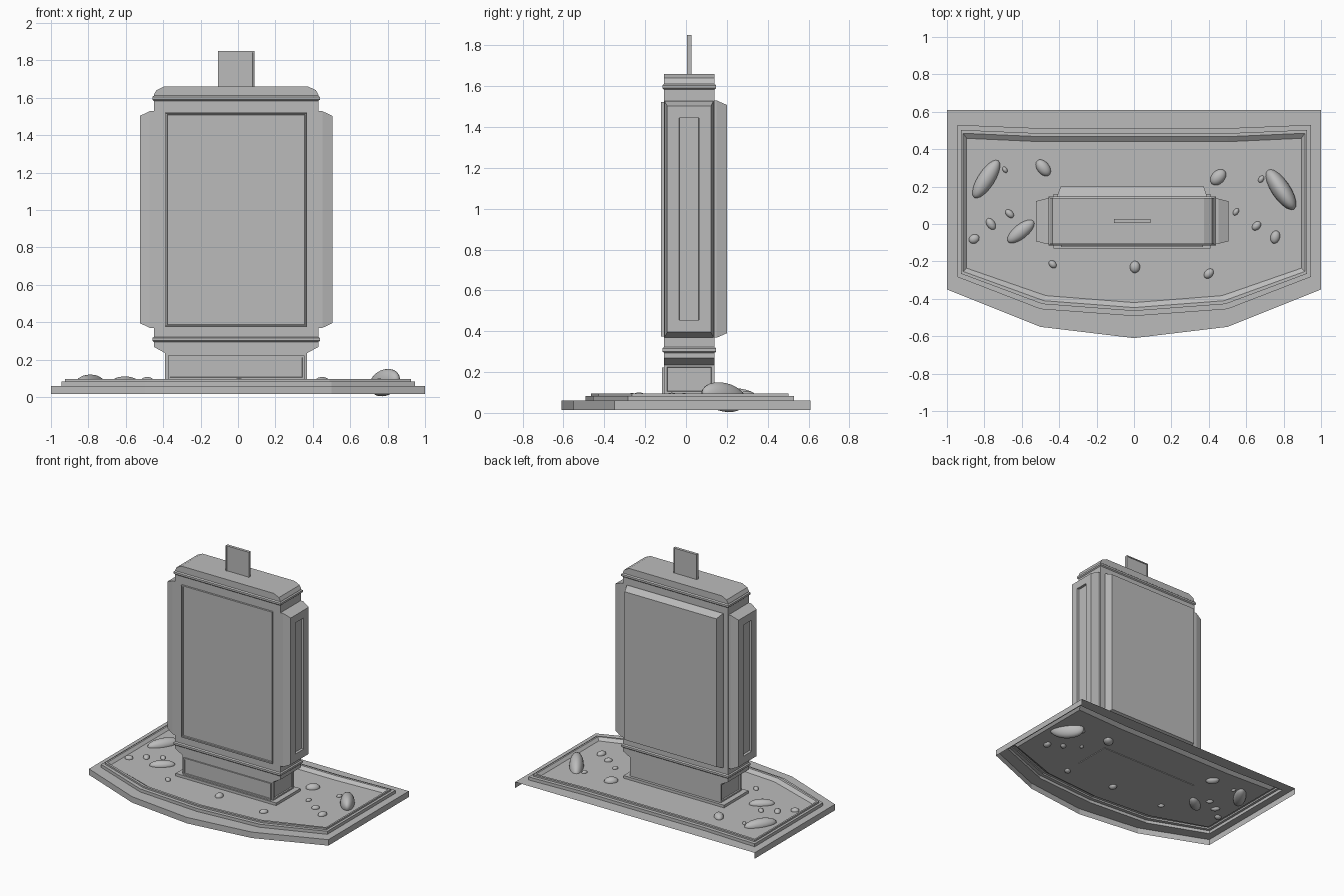
import bpy, bmesh
from mathutils import Vector

cube = bpy.data.objects.get("Cube")
if cube:
    bpy.data.objects.remove(cube, do_unlink=True)

grey = bpy.data.materials.new("light grey")
grey.use_nodes = True
COLOUR = (0.5, 0.5, 0.5, 1)
grey.diffuse_color = COLOUR
grey.node_tree.nodes["Principled BSDF"].inputs["Base Color"].default_value = COLOUR

CX = -0.01           # tower centre line
FRONT, BACK = -0.108, 0.14


def loft(name, rings, recesses=(), cap_start=True):
    """Skin a list of rings; recesses are (direction, [(margin, depth), ...])."""
    bm = bmesh.new()
    loops = [[bm.verts.new(p) for p in ring] for ring in rings]
    n = len(loops[0])
    for a, b in zip(loops, loops[1:]):
        for i in range(n):
            j = (i + 1) % n
            bm.faces.new((a[i], a[j], b[j], b[i]))
    if cap_start:
        bm.faces.new(loops[0])
    bm.faces.new(loops[-1])
    bmesh.ops.recalc_face_normals(bm, faces=bm.faces)
    for direction, steps in recesses:
        d = Vector(direction)
        face = max((f for f in bm.faces if f.normal.dot(d) > 0.99),
                   key=lambda f: f.calc_center_median().dot(d))
        for margin, depth in steps:
            bmesh.ops.inset_individual(bm, faces=[face], thickness=margin, depth=depth)
    mesh = bpy.data.meshes.new(name)
    bm.to_mesh(mesh)
    bm.free()
    mesh.materials.append(grey)
    obj = bpy.data.objects.new(name, mesh)
    bpy.context.collection.objects.link(obj)
    return obj


def rect(axis, at, u, v):
    """Rectangle ring across an axis; u and v are the ranges on the other two."""
    ring = []
    for a, b in ((u[0], v[0]), (u[1], v[0]), (u[1], v[1]), (u[0], v[1])):
        p = [a, b]
        p.insert(axis, at)
        ring.append(p)
    return ring


def span(half):
    return (CX - half, CX + half)


def box(name, x, y, z, recesses=()):
    return loft(name, [rect(2, z[0], x, y), rect(2, z[1], x, y)], recesses)


# Ground slab: a hollow shell, open below and at the back, with a stepped curb
def outline(half, z):
    left = [(-x, y) for x, y in half[-2:0:-1]]
    return [(x, y, z) for x, y in half + left]


def curb(d, z):
    return outline([(0, .513 - d), (.5, .512 - d), (.945 - .7 * d, .53 - d),
                    (.945 - .7 * d, -.283 + .65 * d), (.5 - .4 * d, -.455 + d),
                    (0, -.492 + d)], z)


edge = [(0, .61), (.5, .61), (1, .61), (1, -.35), (.5, -.55), (0, -.61)]
slab = loft("ground_slab",
            [outline(edge, .015), outline(edge, .06), curb(0, .06), curb(0, .083),
             curb(.027, .083), curb(.027, .095), curb(.045, .095), curb(.072, .075)],
            cap_start=False)
bm = bmesh.new()
bm.from_mesh(slab.data)
if max(bm.faces, key=lambda f: f.calc_area()).normal.z < 0:
    bmesh.ops.reverse_faces(bm, faces=bm.faces)
rear = [f for f in bm.faces if all(v.co.y > .6 for v in f.verts)]
bmesh.ops.delete(bm, geom=rear, context='FACES')
bm.to_mesh(slab.data)
bm.free()

# Pedestal
panel = [(.022, 0), (.002, -.01)]
box("pedestal_foot", span(.42), (-.13, .16), (.07, .095))
box("pedestal", span(.38), (FRONT, BACK), (.09, .24),
    [((1, 0, 0), panel), ((-1, 0, 0), panel)])
box("pedestal_front_plate", span(.365), (-.118, -.1), (.095, .222),
    [((0, -1, 0), [(.015, 0), (.002, -.006)])])

# Cabinet: chamfered at the foot, rounded off at the top
side = [(.38, .235), (.44, .268), (.44, 1.615), (.427, 1.64), (.385, 1.66)]
profile = side + [(-x, z) for x, z in reversed(side)]
loft("cabinet", [[(CX + x, y, z) for x, z in profile] for y in (FRONT, BACK)])

# Ridge bands around the cabinet
for name, z in (("lower_band", .308), ("upper_band", 1.597)):
    loft(name, [rect(2, z + dz, span(.44 + g), (FRONT - g, BACK + g))
                for dz, g in ((-.014, 0), (-.007, .008), (.007, .008), (.014, 0))])

# Front display frame with its sunken screen
box("front_display", span(.38), (-.122, -.1), (.375, 1.522),
    [((0, -1, 0), [(.006, 0), (.003, -.004), (.007, 0), (.003, -.007)])])

# Bevelled back panel
loft("back_panel", [rect(1, .13, span(.4), (.368, 1.53)),
                    rect(1, .15, span(.4), (.368, 1.53)),
                    rect(1, .2, span(.383), (.39, 1.508))])

# Bevelled side boxes, each with a tall slot
for name, s in (("left_side_box", 1), ("right_side_box", -1)):
    wide = ((-.106, .135), (.37, 1.528))
    narrow = ((-.092, .122), (.395, 1.503))
    loft(name, [rect(0, CX + s * .42, *wide), rect(0, CX + s * .462, *wide),
                rect(0, CX + s * .515, *narrow)],
         [((s, 0, 0), [(.083, 0), (.002, -.018)])])

# Small sign plate on the roof
rim = [(.01, 0), (.002, -.004)]
box("roof_sign", span(.097), (.005, .027), (1.65, 1.85),
    [((0, -1, 0), rim), ((0, 1, 0), rim)])

# Stones: x, y, half length, half width, half height, turn and tilt in radians
stones = [
    (-.79, .24, .118, .045, .043, 1.0, 0), (.785, .185, .13, .05, .07, -.98, -.2),
    (-.69, .29, .018, .012, .015, -1, 0), (-.485, .3, .05, .033, .03, -.9, 0),
    (-.665, .055, .027, .018, .018, -.8, 0), (-.765, 0, .034, .022, .02, -1, 0),
    (-.605, -.04, .088, .038, .033, .68, 0), (-.855, -.08, .029, .024, .02, .5, 0),
    (-.435, -.215, .024, .018, .018, -.8, 0), (.005, -.23, .032, .027, .024, 1.5, 0),
    (.4, -.265, .03, .022, .02, .8, 0), (.45, .25, .049, .035, .03, .8, 0),
    (.68, .24, .021, .014, .015, 1, 0), (.545, .065, .021, .014, .015, 1, 0),
    (.655, -.01, .028, .02, .02, .8, 0), (.755, -.07, .035, .025, .022, 1.3, 0)]
for i, (x, y, a, b, c, turn, tilt) in enumerate(stones):
    bpy.ops.mesh.primitive_uv_sphere_add(segments=20, ring_count=12, radius=1,
                                         location=(x, y, .077), rotation=(0, tilt, turn))
    stone = bpy.context.object
    stone.name = f"stone_{i + 1}"
    stone.scale = (a, b, c)
    stone.data.materials.append(grey)
    bpy.ops.object.shade_smooth()
